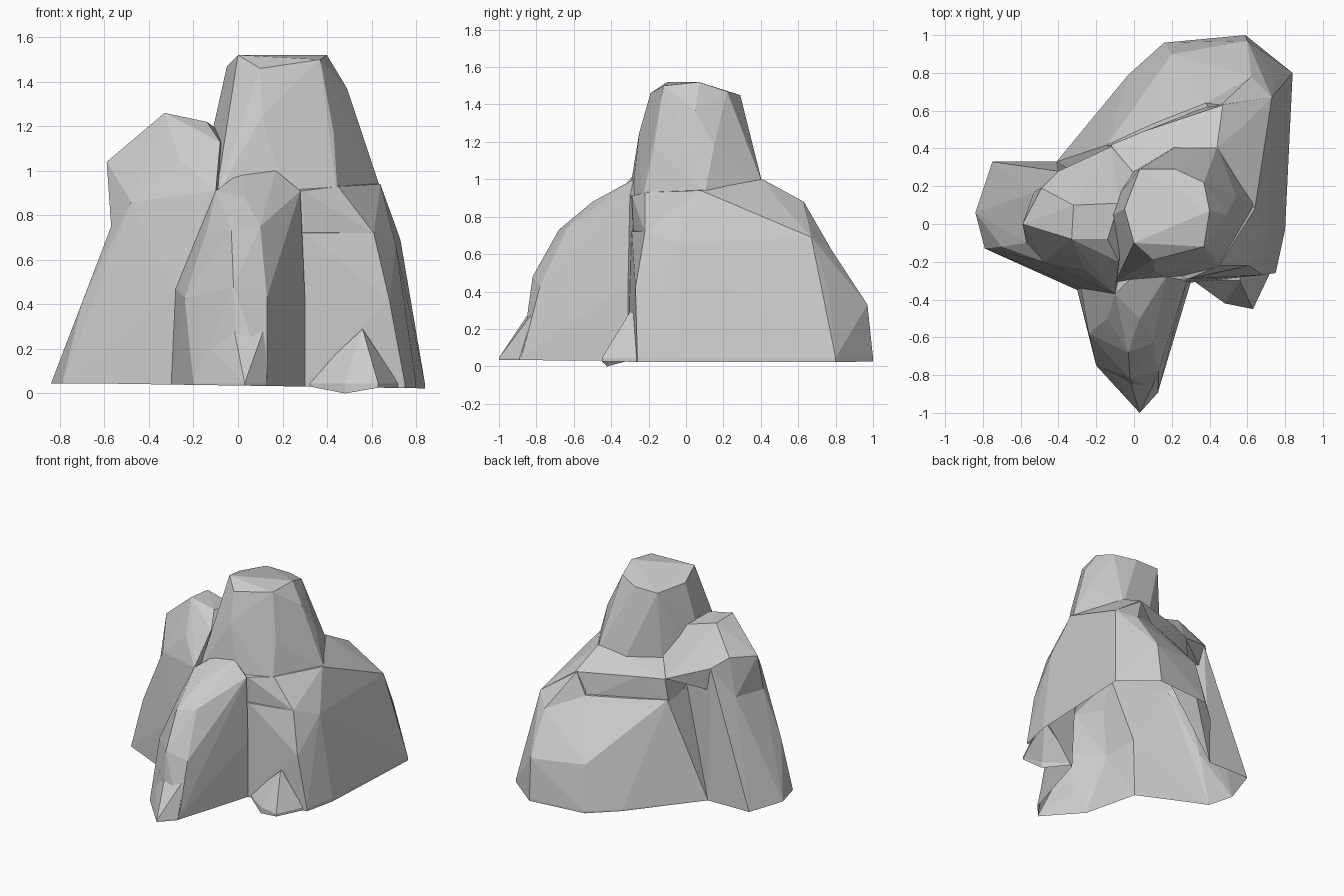
import bpy
import bmesh

default_cube = bpy.data.objects.get("Cube")
if default_cube:
    bpy.data.objects.remove(default_cube, do_unlink=True)

GROUND = 0.045  # height of the open lower rim

# One flat stone colour
stone = bpy.data.materials.new("grey_stone")
stone.use_nodes = True
stone_colour = (0.6, 0.6, 0.6, 1)
stone.diffuse_color = stone_colour
for node in stone.node_tree.nodes:
    if node.type == 'BSDF_PRINCIPLED':
        node.inputs["Base Color"].default_value = stone_colour
        node.inputs["Roughness"].default_value = 0.9


def rock(name, footprint, corners):
    """Faceted convex rock: a ground outline (x, y) plus upper corners (x, y, z)."""
    bm = bmesh.new()
    for x, y in footprint:
        bm.verts.new((x, y, GROUND))
        bm.verts.new((x, y, -0.1))  # skirt, trimmed away after the union
    for corner in corners:
        bm.verts.new(corner)
    bmesh.ops.convex_hull(bm, input=bm.verts[:])
    loose = [v for v in bm.verts if not v.link_faces]
    bmesh.ops.delete(bm, geom=loose, context='VERTS')
    bmesh.ops.recalc_face_normals(bm, faces=bm.faces[:])
    mesh = bpy.data.meshes.new(name)
    bm.to_mesh(mesh)
    bm.free()
    mesh.materials.append(stone)
    obj = bpy.data.objects.new(name, mesh)
    bpy.context.scene.collection.objects.link(obj)
    return obj


# Broad lower body
main_slope = rock(
    "main_slope",
    footprint=[(-.41, .33), (-.03, .79), (.16, .96), (.59, 1), (.84, .8),
               (.8, -.03), (.75, -.26), (.3, -.31), (-.3, -.34)],
    corners=[(.2, .9, .36), (.6, .97, .33), (.75, .76, .42), (.73, .67, .69),
             (.62, .78, .62), (.38, .64, .73), (.1, .53, .74), (-.14, .42, .75),
             (.71, -.05, .66), (.61, -.22, .72), (.68, -.27, .42),
             (.3, -.29, .72), (-.1, -.3, .75)])

# Upper shelf with a steep ledge above the back slope
upper_shelf = rock(
    "upper_shelf",
    footprint=[],
    corners=[(-.12, .42, .9), (.05, .49, .9), (.23, .54, .88), (.47, .63, .88),
             (.73, .67, .69), (.56, .5, .88), (.64, .08, .94), (.44, .41, 1),
             (.23, .4, .98), (0, .27, .98), (.45, -.22, .93), (.29, -.29, .91),
             (-.08, -.3, .91), (.61, -.22, .72), (.71, -.05, .66), (.38, .62, .7),
             (.1, .51, .7), (-.15, .41, .7), (.3, -.28, .7)])

# Rib that carries the shelf down the back corner
back_rib = rock(
    "back_rib",
    footprint=[],
    corners=[(.46, .63, .88), (.73, .67, .69), (.62, .78, .62), (.38, .64, .73),
             (.47, .5, .87), (.6, .5, .6)])

# Tall flat-topped summit
summit_spire = rock(
    "summit_spire",
    footprint=[],
    corners=[(0, -.1, 1.52), (.1, -.19, 1.46), (.37, -.12, 1.5), (.4, .07, 1.52),
             (.37, .22, 1.47), (.22, .29, 1.45), (.03, .29, 1.45), (-.05, .08, 1.47),
             (.49, .05, 1.37), (.54, .15, 1.18), (.11, -.25, 1.25), (-.11, .05, 1.2),
             (.43, -.17, 1.17), (-.1, -.31, .88), (.2, -.29, .9), (.45, -.24, .85),
             (.64, .1, .92), (.44, .41, .97), (.22, .41, .95), (0, .28, .95),
             (-.13, .1, .9)])

# Lower half of the side shoulder
shoulder_base = rock(
    "shoulder_base",
    footprint=[(-.84, .06), (-.75, .33), (-.41, .33), (0, .1), (-.3, -.35), (-.79, -.13)],
    corners=[(-.7, -.12, .41), (-.57, -.1, .75), (-.48, -.2, .86), (-.61, .29, .4),
             (-.53, .17, .78), (-.4, .28, 1), (-.28, -.34, .47), (-.1, -.37, .91),
             (0, .1, .9)])

# Crest of the shoulder, running back to the summit
shoulder_crest = rock(
    "shoulder_crest",
    footprint=[],
    corners=[(-.59, 0, 1.04), (-.33, -.08, 1.26), (-.32, .1, 1.25), (-.14, -.08, 1.22),
             (-.08, .11, 1.18), (-.49, .19, 1.07), (-.4, .28, 1), (-.26, -.24, 1.05),
             (-.08, -.2, 1.13), (-.1, -.37, .91), (-.48, -.2, .86), (-.57, -.1, .75),
             (-.53, .17, .78), (-.12, .41, .9), (0, .27, .99)])

# Long ridge running out to the front
front_spur = rock(
    "front_spur",
    footprint=[(.3, -.31), (.13, -.88), (0, -.88), (-.2, -.75), (-.3, -.35), (0, 0)],
    corners=[(.3, -.31, .45), (.28, -.3, .91), (.17, -.28, 1), (.02, -.25, 1),
             (.16, -.4, .87), (.03, -.5, .88), (.1, -.63, .75), (.13, -.78, .43),
             (-.03, -.68, .73), (-.02, -.82, .48), (-.14, -.5, .73), (-.24, -.58, .43),
             (-.1, -.37, .91), (-.28, -.34, .47), (0, 0, .9)])

# Pointed toe of the ridge
spur_toe = rock(
    "spur_toe",
    footprint=[(.13, -.89), (.03, -1), (-.2, -.75), (0, -.5)],
    corners=[(-.02, -.83, .3), (.12, -.81, .3), (-.18, -.7, .25), (0, -.5, .3)])

# Small stone leaning on the front corner
corner_foot = rock(
    "corner_foot",
    footprint=[(.3, -.29), (.48, -.42), (.63, -.45), (.66, -.34), (.72, -.26), (.56, -.1)],
    corners=[(.56, -.3, .29), (.56, -.1, .29)])

# Fuse the rocks into one shell
helpers = [upper_shelf, back_rib, summit_spire, shoulder_base, shoulder_crest,
           front_spur, spur_toe, corner_foot]
for part in helpers:
    union = main_slope.modifiers.new("join_" + part.name, 'BOOLEAN')
    union.operation = 'UNION'
    union.solver = 'EXACT'
    union.object = part

bpy.context.view_layer.update()
depsgraph = bpy.context.evaluated_depsgraph_get()
shell = bpy.data.meshes.new_from_object(main_slope.evaluated_get(depsgraph))
shell.name = "rock_mountain"

# Trim the skirt to leave an open, slightly uneven rim
bm = bmesh.new()
bm.from_mesh(shell)
bmesh.ops.bisect_plane(bm, geom=bm.verts[:] + bm.edges[:] + bm.faces[:],
                       plane_co=(0, 0, GROUND - 0.005), plane_no=(0, 0, 1),
                       clear_inner=True)
for vert in bm.verts:
    if vert.co.z < GROUND - 0.001:
        on_foot = 0.4 < vert.co.x < 0.55 and vert.co.y < -0.38
        vert.co.z = 0 if on_foot else GROUND - 0.01 - 0.015 * vert.co.x
for face in bm.faces:
    face.smooth = False
    face.material_index = 0
bm.to_mesh(shell)
bm.free()
shell.materials.clear()
shell.materials.append(stone)

mountain = bpy.data.objects.new("rock_mountain", shell)
bpy.context.scene.collection.objects.link(mountain)
for part in helpers + [main_slope]:
    bpy.data.objects.remove(part, do_unlink=True)
